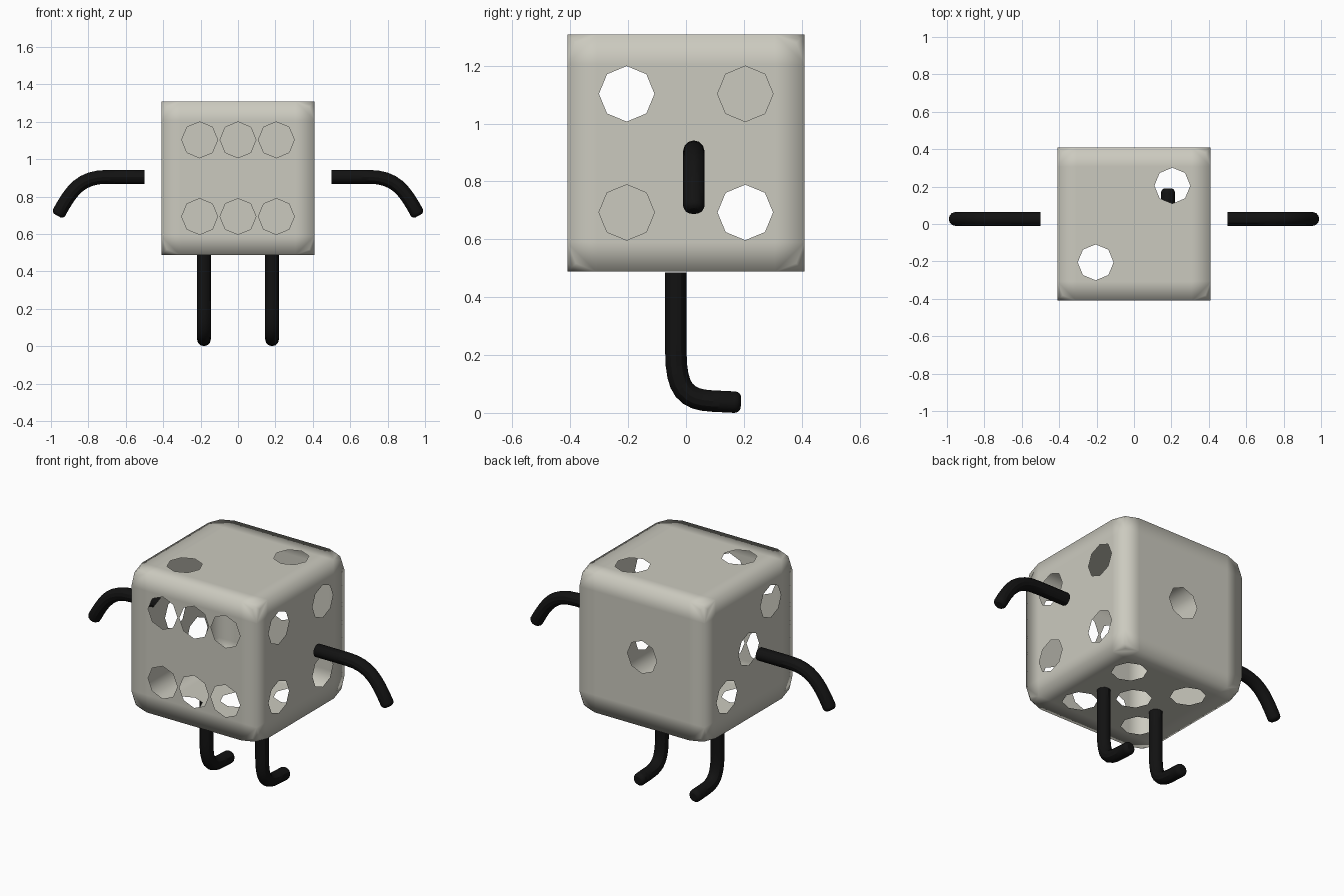
import bpy, bmesh
from mathutils import Vector
from mathutils.geometry import interpolate_bezier

if "Cube" in bpy.data.objects:
    bpy.data.objects.remove(bpy.data.objects["Cube"], do_unlink=True)


def make_material(name, color):
    mat = bpy.data.materials.new(name)
    mat.use_nodes = True
    mat.diffuse_color = color
    mat.node_tree.nodes["Principled BSDF"].inputs["Base Color"].default_value = color
    return mat


ivory = make_material("warm ivory", (0.6, 0.59, 0.52, 1))
black = make_material("limb black", (0.006, 0.006, 0.006, 1))

HALF = 0.41
GAP = HALF / 2
PIP_RADIUS = 0.096
BODY_Z = 0.898

# Pip centres for each side of the die, in steps of GAP
diagonal = [(-1, 1), (1, -1)]
square = [(a, b) for a in (-1, 1) for b in (-1, 1)]
pips = [(a, -2, b) for a in (-1, 0, 1) for b in (-1, 1)]        # front: six
pips += [(0, 2, 0)]                                             # back: one
pips += [(2, a, b) for a, b in square]                          # left: four
pips += [(-2, a, b) for a, b in diagonal + [(0, 0)]]            # right: three
pips += [(a, a, 2) for a in (-1, 1)]                            # top: two
pips += [(a, b, -2) for a, b in square + [(0, 0)]]              # bottom: five
pips = [Vector(p) * GAP for p in pips]

# Die body: thin gridded cube shell with cut corners and open pips
bm = bmesh.new()
bmesh.ops.create_cube(bm, size=2 * HALF)
bmesh.ops.subdivide_edges(bm, edges=bm.edges[:], cuts=7, use_grid_fill=True)

corners = [v for v in bm.verts if min(abs(c) for c in v.co) > HALF - 0.01]
bmesh.ops.bevel(bm, geom=corners, offset=0.1, offset_type='OFFSET', segments=2,
                profile=0.5, affect='VERTICES', clamp_overlap=False)

centres = [v for v in bm.verts if any((v.co - p).length < 0.01 for p in pips)]
bmesh.ops.bevel(bm, geom=centres, offset=PIP_RADIUS, offset_type='OFFSET', segments=2,
                profile=0.25, affect='VERTICES', clamp_overlap=False)

openings = set()
for p in pips:
    near = {v for v in bm.verts if (v.co - p).length < 0.1}
    openings |= {f for v in near for f in v.link_faces if all(w in near for w in f.verts)}
    for v in near:
        arm = v.co - p
        if arm.length > 0.02:
            v.co = p + arm.normalized() * PIP_RADIUS
bmesh.ops.delete(bm, geom=list(openings), context='FACES')

for f in bm.faces:
    f.smooth = True
mesh = bpy.data.meshes.new("die_body")
bm.to_mesh(mesh)
bm.free()
mesh.materials.append(ivory)
body = bpy.data.objects.new("die_body", mesh)
body.location.z = BODY_Z
bpy.context.collection.objects.link(body)


def make_tube(name, segments, radius=0.037, tip=0.02):
    """Round tube along cubic segments, flat at the start and rounded at the tip."""
    path = []
    for seg in segments:
        path += interpolate_bezier(*[Vector(p) for p in seg], 9)[1 if path else 0:]
    end, direction = path[-1], (path[-1] - path[-2]).normalized()
    rings = [(p, 1) for p in path]
    rings += [(end + direction * tip * s, r) for s, r in ((0.4, 0.94), (0.75, 0.8), (1, 0.55))]
    curve = bpy.data.curves.new(name, 'CURVE')
    curve.dimensions = '3D'
    curve.bevel_depth = radius
    curve.bevel_resolution = 4
    curve.use_fill_caps = True
    spline = curve.splines.new('POLY')
    spline.points.add(len(rings) - 1)
    for point, (co, r) in zip(spline.points, rings):
        point.co = (*co, 1)
        point.radius = r
    curve.materials.append(black)
    obj = bpy.data.objects.new(name, curve)
    bpy.context.collection.objects.link(obj)
    bpy.ops.object.select_all(action='DESELECT')
    obj.select_set(True)
    bpy.context.view_layer.objects.active = obj
    bpy.ops.object.convert(target='MESH')
    bpy.ops.object.shade_smooth_by_angle()


# Floating arms and bent legs on both sides
for side, label in ((1, "left"), (-1, "right")):
    arm = [[(0.5, 0.905), (0.55, 0.905), (0.65, 0.905), (0.7, 0.905)],
           [(0.7, 0.905), (0.84, 0.905), (0.89, 0.835), (0.956, 0.715)]]
    make_tube(label + "_arm", [[(side * x, 0.027, z) for x, z in seg] for seg in arm])

    leg = [[(-0.035, 0.486), (-0.035, 0.4), (-0.035, 0.3), (-0.035, 0.21)],
           [(-0.035, 0.21), (-0.035, 0.08), (0, 0.045), (0.09, 0.041)],
           [(0.09, 0.041), (0.11, 0.04), (0.15, 0.038), (0.17, 0.037)]]
    make_tube(label + "_leg", [[(side * 0.182, y, z) for y, z in seg] for seg in leg])
